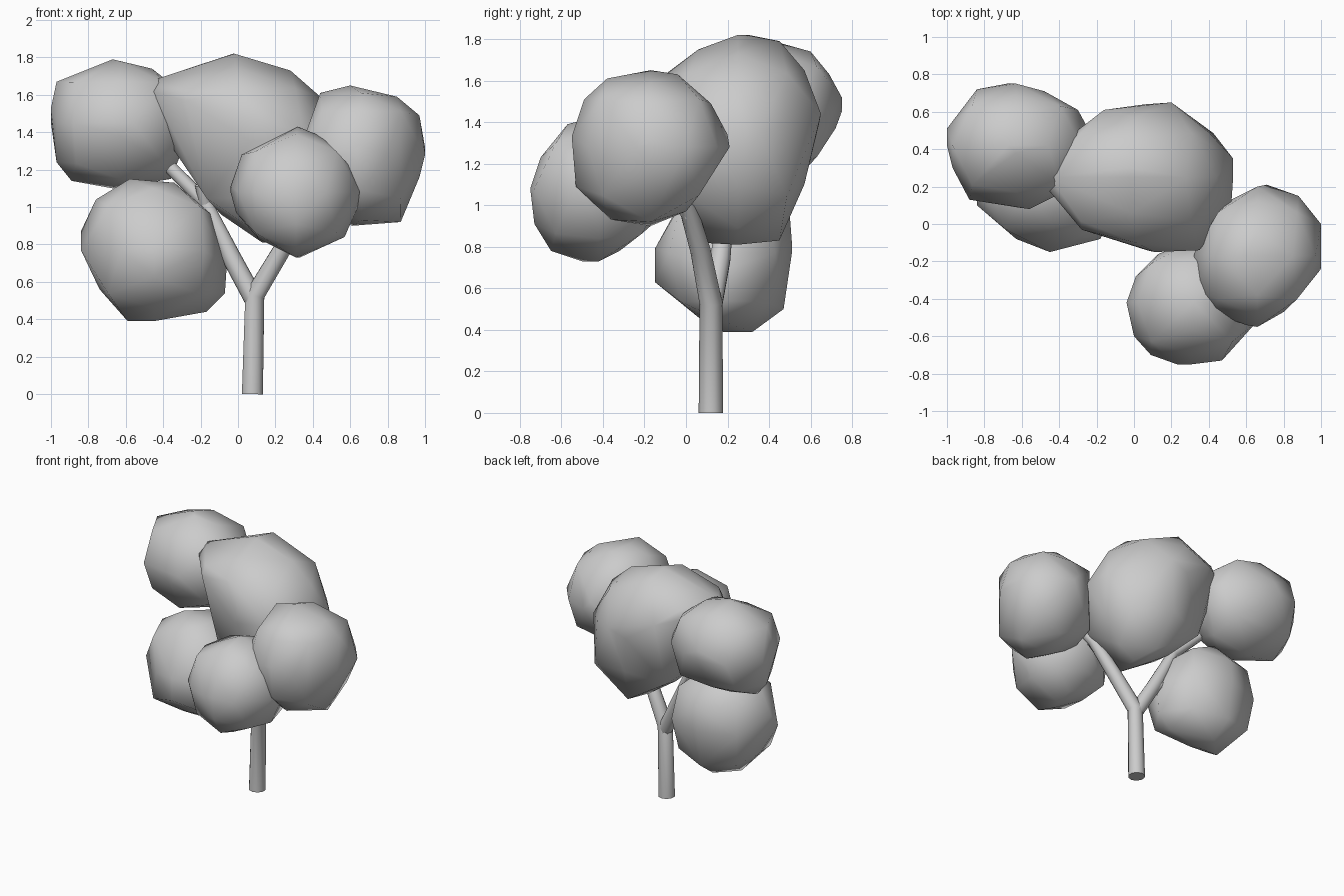
import bpy, bmesh
from itertools import product


def foliage(name, centre, radii, front, right, top, lean=0.0, tilt=0.0, full=0.62):
    """Rounded clump: hull around its front (x,z), side (y,z) and top (x,y) outlines."""
    cx, cy, cz = centre
    pts = [(x, cy, z) for x, z in front]
    pts += [(cx - lean * (z - cz), y, z) for y, z in right]
    pts += [(x, y, cz + tilt * (0.5 - (x - cx))) for x, y in top]
    for sx, sy, sz in product((-1, 1), repeat=3):
        dz = sz * radii[2] * full
        pts.append((cx + sx * radii[0] * full - lean * dz,
                    cy + sy * radii[1] * full, cz + dz))
    bm = bmesh.new()
    for p in pts:
        bm.verts.new(p)
    bmesh.ops.convex_hull(bm, input=bm.verts[:])
    bmesh.ops.delete(bm, geom=[v for v in bm.verts if not v.link_faces], context='VERTS')
    bmesh.ops.remove_doubles(bm, verts=bm.verts[:], dist=0.025)
    bmesh.ops.recalc_face_normals(bm, faces=bm.faces[:])
    for f in bm.faces:
        f.smooth = True
    me = bpy.data.meshes.new(name)
    bm.to_mesh(me)
    bm.free()
    bpy.context.collection.objects.link(bpy.data.objects.new(name, me))


def limb(name, path):
    """Round tapering tube through (x, y, z, radius) points."""
    cu = bpy.data.curves.new(name, 'CURVE')
    cu.dimensions = '3D'
    cu.bevel_depth = 1.0
    cu.bevel_resolution = 3
    cu.use_fill_caps = True
    sp = cu.splines.new('POLY')
    sp.points.add(len(path) - 1)
    for p, (x, y, z, r) in zip(sp.points, path):
        p.co = (x, y, z, 1)
        p.radius = r
    sp.use_smooth = True
    bpy.context.collection.objects.link(bpy.data.objects.new(name, cu))


# trunk running into the right branch, left branch and stubs
limb("trunk_and_right_branch", [(.077, .12, 0, .059), (.09, .12, .53, .055), (.24, .07, .78, .049),
                                (.36, 0, 1.02, .042), (.44, -.05, 1.12, .04)])
limb("left_branch", [(.09, .12, .5, .053), (-.04, .165, .74, .051),
                     (-.18, .2, 1.03, .038), (-.36, .26, 1.21, .036)])
limb("left_stub", [(-.17, .2, 1.0, .035), (-.2, .16, 1.12, .03)])
limb("lower_stub", [(-.02, .165, .7, .04), (-.1, .18, .77, .035)])
limb("right_stub", [(.33, .02, .95, .04), (.33, -.06, 1.05, .032)])

# leaf clumps
foliage("back_left_foliage", (-.63, .42, 1.45), (.38, .34, .35),
        [(-1, 1.53), (-.97, 1.67), (-.67, 1.79), (-.46, 1.74), (-.28, 1.6),
         (-.25, 1.42), (-.36, 1.15), (-.67, 1.1), (-.89, 1.14), (-.97, 1.24)],
        [(.38, 1.78), (.6, 1.74), (.69, 1.63), (.75, 1.52), (.72, 1.37),
         (.59, 1.19), (.2, 1.15), (.09, 1.38), (.17, 1.67)],
        [(-1, .51), (-.84, .72), (-.68, .75), (-.48, .71), (-.3, .61),
         (-.24, .5), (-.28, .22), (-.56, .08), (-.88, .13), (-.97, .3)])
foliage("lower_left_foliage", (-.45, .18, .77), (.39, .33, .38),
        [(-.58, 1.15), (-.76, 1.04), (-.84, .87), (-.74, .56), (-.59, .39),
         (-.45, .39), (-.17, .44), (-.07, .54), (-.06, .69), (-.14, .96), (-.34, 1.13)],
        [(-.15, .79), (-.15, .63), (.06, .46), (.32, .39), (.47, .5),
         (.51, .82), (.5, .95), (.32, 1.14), (.02, 1.1)],
        [(-.84, .1), (-.63, -.08), (-.45, -.14), (-.18, -.08), (-.08, .2),
         (-.18, .43), (-.45, .51), (-.72, .42)])
foliage("middle_foliage", (.07, .25, 1.34), (.5, .4, .5),
        [(-.45, 1.68), (-.46, 1.62), (-.02, 1.82), (.28, 1.73), (.44, 1.59),
         (.53, 1.35), (.48, 1.1), (.34, .89), (.21, .81), (.13, .81),
         (-.09, .96), (-.34, 1.3)],
        [(-.1, 1.63), (.06, 1.75), (.3, 1.82), (.45, 1.79), (.57, 1.65),
         (.64, 1.39), (.57, 1.1), (.45, .83), (.06, .82), (-.04, 1.05), (-.14, 1.35)],
        [(-.455, .18), (-.45, .34), (-.29, .51), (-.16, .61), (.2, .65), (.4, .49),
         (.53, .35), (.52, .1), (.35, -.14), (.11, -.15), (-.28, -.03)],
        lean=.2, tilt=.27, full=.59)
foliage("right_foliage", (.66, -.17, 1.28), (.34, .375, .375),
        [(.44, 1.61), (.6, 1.65), (.85, 1.59), (.97, 1.49), (1, 1.32),
         (.97, 1.16), (.87, .92), (.61, .9), (.4, 1.02), (.33, 1.3)],
        [(-.38, 1.61), (-.49, 1.51), (-.55, 1.33), (-.53, 1.09), (-.36, .93),
         (0, .97), (.15, 1.2), (.2, 1.34), (.12, 1.49), (-.04, 1.63)],
        [(.71, .21), (.88, .15), (1, 0), (1, -.24), (.8, -.47), (.6, -.54),
         (.43, -.48), (.32, -.35), (.32, -.16), (.52, .13)])
foliage("front_foliage", (.31, -.42, 1.08), (.35, .335, .35),
        [(.32, 1.43), (.44, 1.38), (.65, 1.16), (.64, 1), (.57, .84),
         (.33, .73), (.11, .83), (-.01, .97), (-.04, 1.11), (.02, 1.28)],
        [(-.57, 1.39), (-.7, 1.23), (-.75, 1.08), (-.73, .91), (-.65, .78),
         (-.5, .73), (-.32, .78), (-.17, .9), (-.09, 1.1), (-.2, 1.34)],
        [(-.04, -.42), (.01, -.28), (.13, -.16), (.35, -.09), (.56, -.2),
         (.65, -.53), (.47, -.73), (.23, -.75), (.09, -.7), (0, -.6)])
